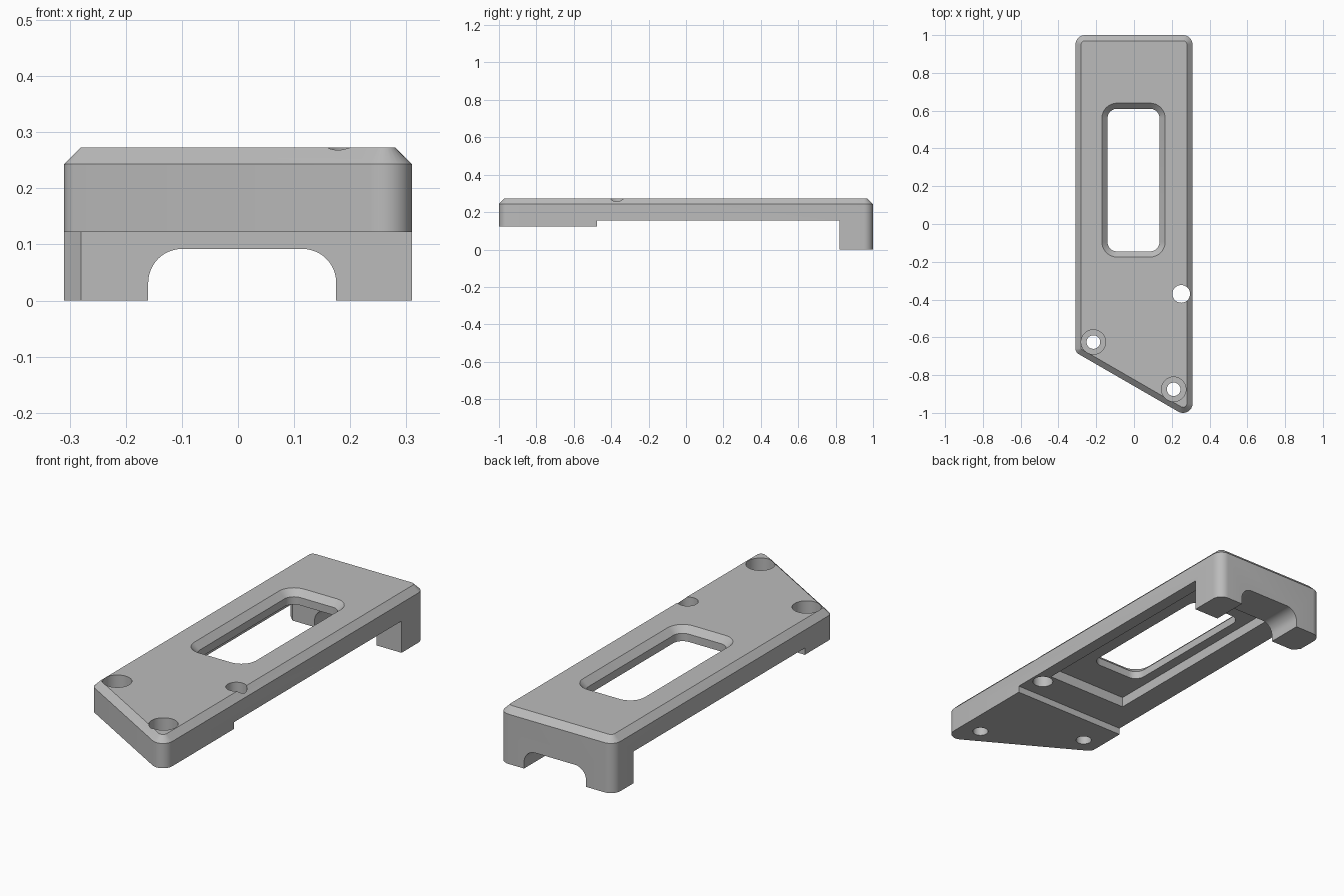
import bpy, bmesh, math
from mathutils import Vector, Matrix

if "Cube" in bpy.data.objects:
    bpy.data.objects.remove(bpy.data.objects["Cube"], do_unlink=True)

TOP, CHAMFER = 0.273, 0.03
PAD_Z, UNDER_Z, FLOOR_Z = 0.122, 0.155, 0.205


def rounded(corners, inset=0.0, steps=8):
    """Round a counter-clockwise polygon of (x, y, radius), optionally inset."""
    out = []
    for i, (x, y, r) in enumerate(corners):
        p = Vector((x, y))
        a = (Vector(corners[i - 1][:2]) - p).normalized()
        b = (Vector(corners[(i + 1) % len(corners)][:2]) - p).normalized()
        half = a.angle(b) / 2
        centre = p + (a + b).normalized() * r / math.sin(half)
        start = math.atan2(-a.x, a.y)
        start = math.atan2(*reversed((p + a * r / math.tan(half) - centre)[:]))
        sweep = math.pi - 2 * half
        for k in range(steps + 1):
            t = start + sweep * k / steps
            out.append(centre + Vector((math.cos(t), math.sin(t))) * (r - inset))
    return out


def loft(name, layers):
    """Solid through matching rings, each given as (points, height)."""
    bm = bmesh.new()
    rings = [[bm.verts.new((p[0], p[1], z)) for p in pts] for pts, z in layers]
    n = len(rings[0])
    for lo, hi in zip(rings, rings[1:]):
        for i in range(n):
            j = (i + 1) % n
            bm.faces.new((lo[i], lo[j], hi[j], hi[i]))
    bm.faces.new(rings[0][::-1])
    bm.faces.new(rings[-1])
    bmesh.ops.recalc_face_normals(bm, faces=bm.faces)
    mesh = bpy.data.meshes.new(name)
    bm.to_mesh(mesh)
    bm.free()
    obj = bpy.data.objects.new(name, mesh)
    bpy.context.collection.objects.link(obj)
    return obj


def rect(x0, x1, y0, y1, r=0.0):
    return [(x0, y0, r), (x1, y0, r), (x1, y1, r), (x0, y1, r)]


def box(name, x0, x1, y0, y1, z0, z1):
    pts = [c[:2] for c in rect(x0, x1, y0, y1)]
    return loft(name, [(pts, z0), (pts, z1)])


def circle(x, y, r, n=32):
    return [(x + r * math.cos(math.tau * k / n), y + r * math.sin(math.tau * k / n))
            for k in range(n)]


def hole(name, x, y, r, z0):
    pts = circle(x, y, r)
    return loft(name, [(pts, z0), (pts, 0.5)])


# Plate with a slanted front end and a chamfered top rim
outline = [(-0.31, -0.679, 0.035), (0.31, -1.037, 0.05),
           (0.31, 1.0, 0.05), (-0.31, 1.0, 0.05)]
wall = rounded(outline)
plate = loft("mounting_plate", [(wall, 0), (wall, TOP - CHAMFER),
                                (rounded(outline, CHAMFER), TOP)])

# Underside: thin middle, thicker front pad, pocket around the window
cutters = [
    box("under_cut", -1, 1, -0.475, 0.82, -0.1, UNDER_Z),
    box("pad_cut", -1, 1, -2, -0.47, -0.1, PAD_Z),
    box("pocket_cut", -0.19, 0.25, -0.31, 0.77, 0.1, FLOOR_Z),
]

# Window with a chamfered upper rim
window = rect(-0.17, 0.165, -0.175, 0.64, 0.08)
inner, outer = rounded(window, CHAMFER), rounded(window)
above = rounded(window, -CHAMFER)
cutters.append(loft("window_cut", [(inner, 0.1), (inner, TOP - CHAMFER),
                                   (outer, TOP), (above, TOP + CHAMFER)]))

# Arch between the two rear feet
arch = rounded([(-0.16, -0.2, 0.01), (0.175, -0.2, 0.01),
                (0.175, 0.092, 0.06), (-0.16, 0.092, 0.06)], steps=12)
arch_cut = loft("arch_cut", [(arch, -1.2), (arch, -0.7)])
arch_cut.data.transform(Matrix.Rotation(math.pi / 2, 4, "X"))
cutters.append(arch_cut)

# Bevelled front corner of one foot
corner = [(-0.35, 0.78), (-0.24, 0.78), (-0.35, 0.89)]
cutters.append(loft("foot_corner_cut", [(corner, -0.1), (corner, UNDER_Z)]))

# Side hole and two counterbored screw holes
cutters.append(hole("side_hole_cut", 0.25, -0.37, 0.047, -0.1))
for x, y in ((-0.215, -0.625), (0.21, -0.875)):
    cutters.append(hole("screw_hole_cut", x, y, 0.036, -0.1))
    cutters.append(hole("counterbore_cut", x, y, 0.065, 0.17))

# Apply every cut, then discard the cutters
bpy.context.view_layer.objects.active = plate
plate.select_set(True)
for c in cutters:
    c.hide_render = True
    mod = plate.modifiers.new(c.name, "BOOLEAN")
    mod.operation, mod.solver, mod.object = "DIFFERENCE", "EXACT", c
    bpy.ops.object.modifier_apply(modifier=mod.name)
for c in cutters:
    bpy.data.objects.remove(c, do_unlink=True)

# Single grey material
grey = bpy.data.materials.new("plain_grey")
grey.use_nodes = True
colour = (0.5, 0.5, 0.5, 1)
grey.diffuse_color = colour
grey.node_tree.nodes["Principled BSDF"].inputs["Base Color"].default_value = colour
plate.data.materials.clear()
plate.data.materials.append(grey)
bpy.ops.object.shade_smooth_by_angle(angle=math.radians(30))
